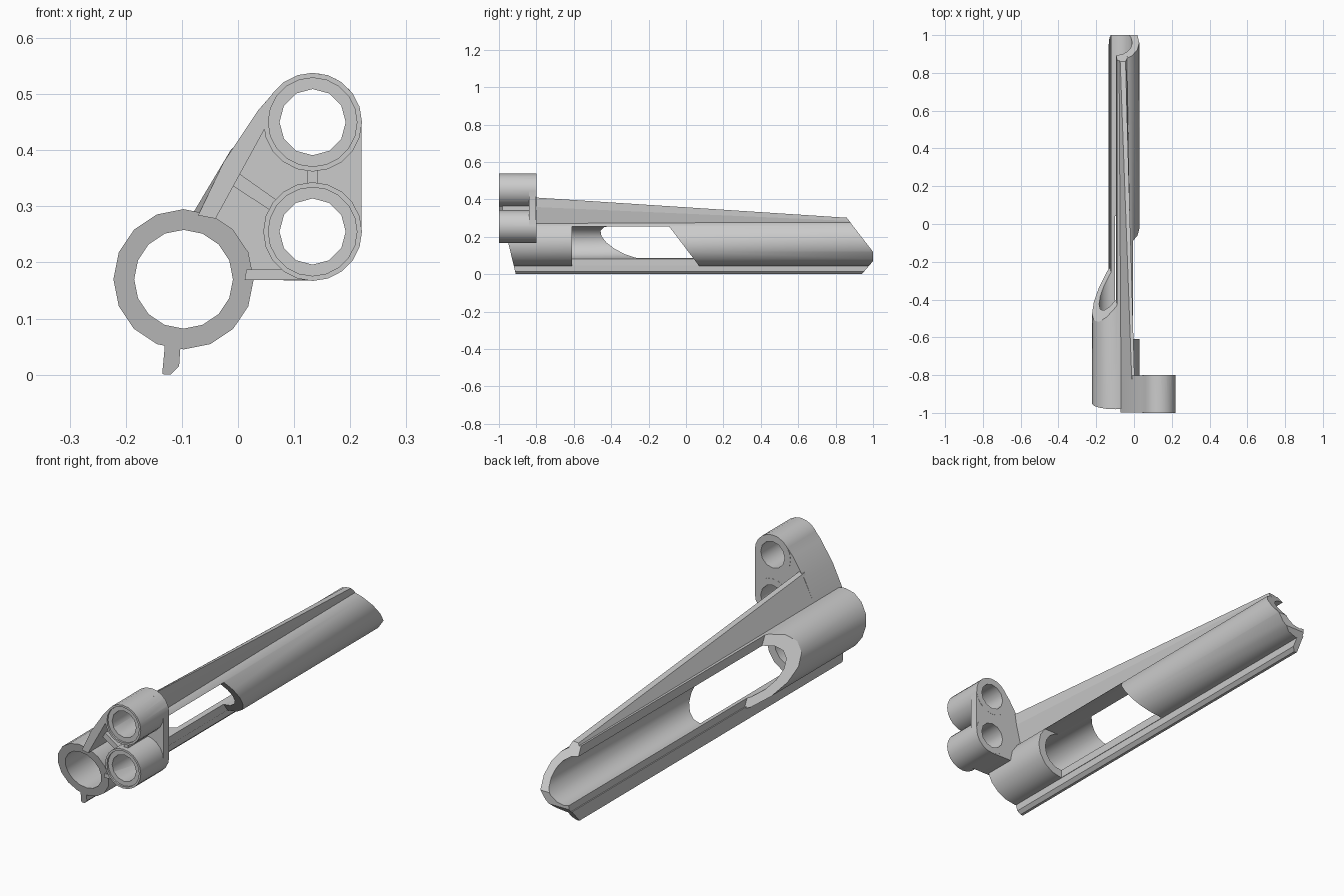
import bpy, bmesh, math

if "Cube" in bpy.data.objects:
    bpy.data.objects.remove(bpy.data.objects["Cube"])

TX, TZ = -0.097, 0.17            # main tube axis
RX, RZ = 0.133, (0.255, 0.45)    # socket axes


def loft(name, a, b):
    """Solid between two matching closed loops of 3D points."""
    bm = bmesh.new()
    va = [bm.verts.new(p) for p in a]
    vb = [bm.verts.new(p) for p in b]
    n = len(va)
    bm.faces.new(va)
    bm.faces.new(vb[::-1])
    for i in range(n):
        j = (i + 1) % n
        bm.faces.new((va[j], va[i], vb[i], vb[j]))
    bmesh.ops.recalc_face_normals(bm, faces=bm.faces)
    me = bpy.data.meshes.new(name)
    bm.to_mesh(me)
    bm.free()
    ob = bpy.data.objects.new(name, me)
    bpy.context.collection.objects.link(ob)
    return ob


def along_y(name, pts, y0, y1):
    """Extrude an xz profile along y; ends may be functions of x and z."""
    f = lambda y, x, z: y(x, z) if callable(y) else y
    return loft(name, [(x, f(y0, x, z), z) for x, z in pts],
                [(x, f(y1, x, z), z) for x, z in pts])


def along_x(name, pts, x0, x1):
    return loft(name, [(x0, y, z) for y, z in pts], [(x1, y, z) for y, z in pts])


def circle(x, z, r, n, start=0.0, end=360.0):
    full = end - start >= 360
    k = n if full else n + 1
    return [(x + r * math.cos(math.radians(start + (end - start) * i / n)),
             z + r * math.sin(math.radians(start + (end - start) * i / n))) for i in range(k)]


def combine(ob, tool, op='DIFFERENCE'):
    m = ob.modifiers.new(op, 'BOOLEAN')
    m.operation, m.object, m.solver = op, tool, 'EXACT'
    bpy.ops.object.select_all(action='DESELECT')
    bpy.context.view_layer.objects.active = ob
    ob.select_set(True)
    bpy.ops.object.modifier_apply(modifier=m.name)
    bpy.data.objects.remove(tool, do_unlink=True)


def smooth(ob):
    bpy.ops.object.select_all(action='DESELECT')
    bpy.context.view_layer.objects.active = ob
    ob.select_set(True)
    bpy.ops.object.shade_smooth_by_angle(angle=math.radians(31))


def trim_end(ob):
    """Pointed rear end shared by tube and keel."""
    combine(ob, along_x('cut', [(0.829, 0.34), (1.0, 0.12), (1.1, 0.12), (1.1, 0.34)], -0.5, 0.5))
    combine(ob, along_x('cut', [(0.897, -0.05), (1.0, 0.07), (1.1, 0.07), (1.1, -0.05)], -0.5, 0.5))


front_face = lambda x, z: -0.91 - 0.24 * z

# main tube with slanted front
tube = along_y('main_tube', circle(TX, TZ, 0.125, 16), front_face, 1.0)
combine(tube, along_y('cut', circle(TX, TZ, 0.088, 16), -1.2, 1.2))
# open left side of the trough, ending on an oblique plane
left_face = lambda x, z: -0.4 + 1.307 * (x + 0.07) - 1.035 * (z - 0.29)
combine(tube, along_y('cut', [(-0.3, 0.02), (-0.132, 0.02), (-0.085, 0.32), (-0.3, 0.32)],
                      left_face, 1.2))
# window on the right side
combine(tube, along_x('cut', [(-0.61, 0.03), (-0.61, 0.255), (-0.09, 0.255), (0.081, 0.03)],
                      -0.1, 0.1))
trim_end(tube)
smooth(tube)

# keel strip under the tube
keel = along_y('keel', [(-0.131, 0.058), (-0.131, 0.045), (-0.135, 0.002), (-0.132, 0),
                        (-0.12, 0), (-0.105, 0.015), (-0.102, 0.058)], front_face, 1.0)
trim_end(keel)

# long tapering rib on top of the tube
loft('tapered_rib',
     [(-0.072, -0.82, 0.283), (-0.012, -0.82, 0.402), (0.003, -0.82, 0.411),
      (-0.005, -0.82, 0.36), (-0.03, -0.82, 0.262)],
     [(-0.085, 0.875, 0.28), (-0.073, 0.86, 0.3), (-0.045, 0.86, 0.302),
      (-0.038, 0.873, 0.285), (-0.035, 0.89, 0.262)])

# bracket: back plate wrapped around both sockets
outline = (circle(TX, TZ, 0.108, 3, 0, 70) + [(-0.07, 0.287), (-0.025, 0.38), (0.035, 0.47)]
           + circle(RX, RZ[1], 0.0875, 7, 145, 0)
           + circle(RX, RZ[0], 0.0875, 5, 0, -90) + [(0.03, 0.169)])
bracket = along_y('socket_bracket', outline, -0.84, -0.801)
# outer walls, brace and web standing forward of the plate
walls = [
    ([(-0.071, 0.284), (-0.025, 0.38), (0.035, 0.47), (0.064, 0.503), (0.085, 0.49),
      (0.047, 0.437), (-0.04, 0.278)], -0.999),
    ([(0.012, 0.169), (0.133, 0.169), (0.1, 0.187), (0.015, 0.187)], -0.96),
    ([(-0.003, 0.362), (0.075, 0.307), (0.062, 0.29), (-0.018, 0.342)], -0.94),
    ([(0.124, 0.33), (0.143, 0.33), (0.143, 0.38), (0.124, 0.38)], -0.98),
]
for pts, y in walls:
    combine(bracket, along_y('wall', pts, y, -0.82), 'UNION')
# sockets, then bores with a shallow step at each end
for z in RZ:
    combine(bracket, along_y('socket', circle(RX, z, 0.088, 20), -1.0, -0.8), 'UNION')
for z in RZ:
    combine(bracket, along_y('cut', circle(RX, z, 0.059, 12), -1.1, -0.7))
    combine(bracket, along_y('cut', circle(RX, z, 0.079, 20), -1.1, -0.992))
smooth(bracket)
